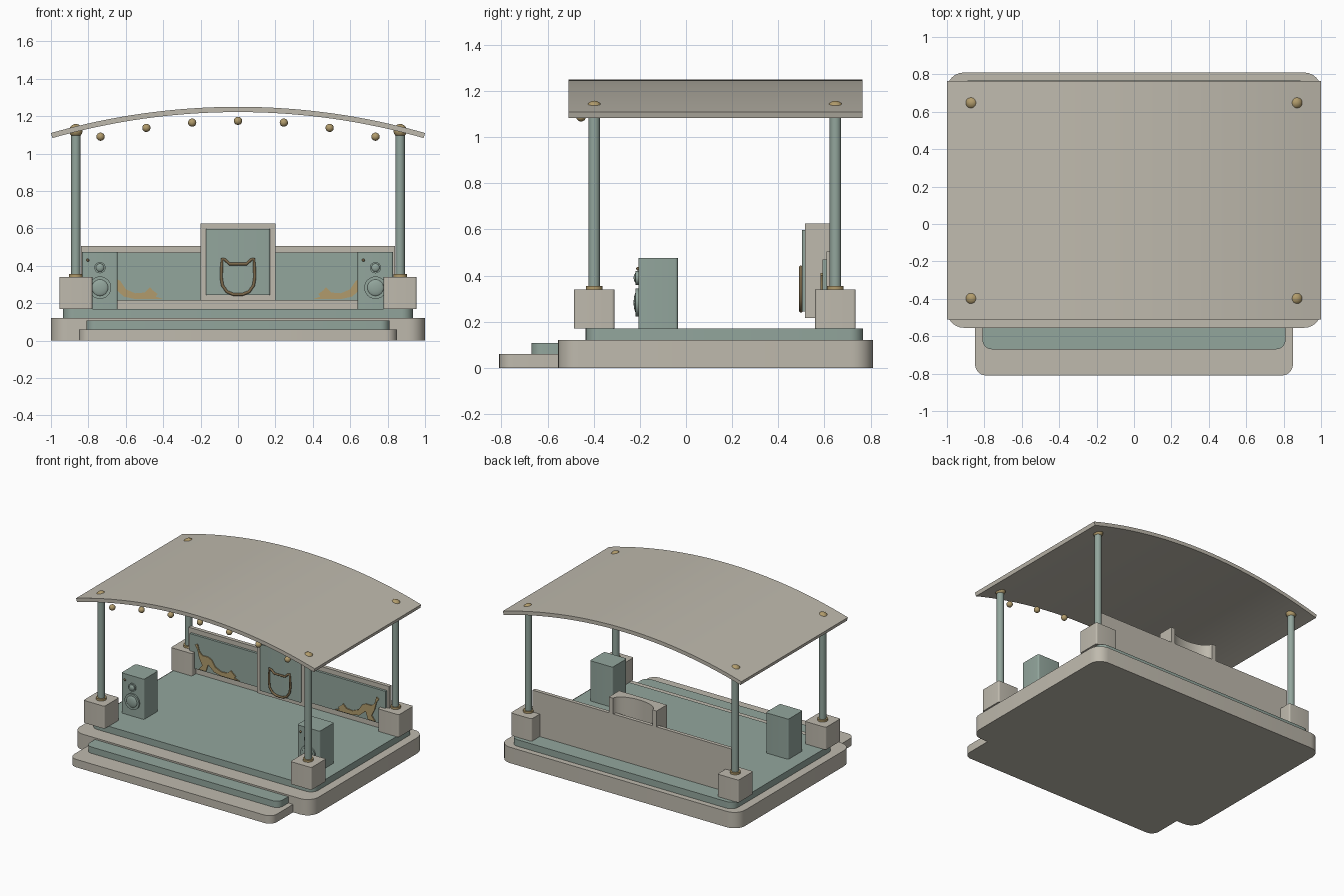
import bpy, bmesh, math
from mathutils import Matrix

cube = bpy.data.objects.get("Cube")
if cube:
    bpy.data.objects.remove(cube, do_unlink=True)


def material(name, rgb):
    m = bpy.data.materials.new(name)
    m.use_nodes = True
    m.diffuse_color = (*rgb, 1)
    bsdf = next(n for n in m.node_tree.nodes if n.type == 'BSDF_PRINCIPLED')
    bsdf.inputs["Base Color"].default_value = (*rgb, 1)
    return m


STONE = material("warm_grey", (0.52, 0.49, 0.42))
TEAL = material("sage_teal", (0.29, 0.38, 0.335))
GOLD = material("gold", (0.44, 0.33, 0.15))
BRONZE = material("bronze", (0.2, 0.14, 0.07))


def finish(name, bm, mat, smooth=True):
    bmesh.ops.recalc_face_normals(bm, faces=bm.faces)
    me = bpy.data.meshes.new(name)
    bm.to_mesh(me)
    bm.free()
    me.materials.append(mat)
    ob = bpy.data.objects.new(name, me)
    bpy.context.collection.objects.link(ob)
    if smooth:
        bpy.ops.object.select_all(action='DESELECT')
        ob.select_set(True)
        bpy.context.view_layer.objects.active = ob
        bpy.ops.object.shade_smooth_by_angle(angle=math.radians(35))
    return ob


def box(name, mat, x, y, z, radius=0):
    """Box from ranges, with optional rounded vertical edges."""
    bm = bmesh.new()
    bmesh.ops.create_cube(bm, size=1)
    for v in bm.verts:
        for i, (lo, hi) in enumerate((x, y, z)):
            v.co[i] = hi if v.co[i] > 0 else lo
    if radius:
        upright = [e for e in bm.edges
                   if abs(e.verts[0].co.z - e.verts[1].co.z) > 0.001]
        bmesh.ops.bevel(bm, geom=upright, offset=radius, segments=6,
                        affect='EDGES', profile=0.5)
    return finish(name, bm, mat)


def prism(name, mat, points, axis, lo, hi):
    """Outline extruded along y (points are x, z) or z (points are x, y)."""
    def place(a, b, c):
        return (a, c, b) if axis == 'y' else (a, b, c)
    bm = bmesh.new()
    low = [bm.verts.new(place(a, b, lo)) for a, b in points]
    high = [bm.verts.new(place(a, b, hi)) for a, b in points]
    bm.faces.new(low)
    bm.faces.new(high)
    for i in range(len(low)):
        j = (i + 1) % len(low)
        bm.faces.new((low[i], low[j], high[j], high[i]))
    return finish(name, bm, mat)


def ball(name, mat, loc, rx, ry, rz):
    bm = bmesh.new()
    bmesh.ops.create_uvsphere(bm, u_segments=24, v_segments=12, radius=1,
                              matrix=Matrix.Translation(loc) @ Matrix.Diagonal((rx, ry, rz, 1)))
    return finish(name, bm, mat)


def cylinder(name, mat, loc, r, depth, facing_front=False):
    turn = Matrix.Rotation(math.pi / 2, 4, 'X') if facing_front else Matrix()
    bm = bmesh.new()
    bmesh.ops.create_cone(bm, cap_ends=True, segments=32, radius1=r, radius2=r,
                          depth=depth, matrix=Matrix.Translation(loc) @ turn)
    return finish(name, bm, mat)


def tube(name, mat, points, radius):
    """Closed round tube through 3D points."""
    cu = bpy.data.curves.new(name, 'CURVE')
    cu.dimensions = '3D'
    cu.bevel_depth = radius
    cu.bevel_resolution = 3
    sp = cu.splines.new('POLY')
    sp.points.add(len(points) - 1)
    for p, co in zip(sp.points, points):
        p.co = (*co, 1)
    sp.use_cyclic_u = True
    cu.materials.append(mat)
    ob = bpy.data.objects.new(name, cu)
    bpy.context.collection.objects.link(ob)
    return ob


# Platform and front steps
box("base", STONE, (-1, 1), (-0.555, 0.81), (0, 0.12), 0.09)
box("deck", TEAL, (-0.935, 0.935), (-0.435, 0.768), (0.12, 0.17), 0.06)
box("lower_step", STONE, (-0.85, 0.85), (-0.81, -0.5), (0, 0.06), 0.06)
box("upper_step", TEAL, (-0.81, 0.81), (-0.67, -0.5), (0.06, 0.108), 0.05)

# Arched canopy
R = 3.64
TOP = 1.25
SWEEP = math.asin(1 / R)
STEPS = 32


def arc(r):
    return [(r * math.sin(a), TOP - R + r * math.cos(a))
            for a in (SWEEP * (2 * i / STEPS - 1) for i in range(STEPS + 1))]


prism("canopy", STONE, arc(R) + arc(R - 0.028)[::-1], 'y', -0.51, 0.765)

# Corner posts
for side, sx in (("right", -1), ("left", 1)):
    for end, y in (("front", -0.398), ("back", 0.648)):
        x = 0.867 * sx
        tag = f"{end}_{side}"
        box(f"{tag}_plinth", STONE, (x - 0.088, x + 0.088),
            (y - 0.088, y + 0.088), (0.17, 0.34), 0.012)
        cylinder(f"{tag}_collar", GOLD, (x, y, 0.347), 0.036, 0.016)
        cylinder(f"{tag}_post", TEAL, (x, y, 0.73), 0.025, 0.78)
        ball(f"{tag}_finial", GOLD, (x, y, 1.122), 0.036, 0.036, 0.036)

# String of round lamps under the front edge
for i in range(-3, 4):
    x = 0.245 * i
    ball(f"lamp_{i + 4}", GOLD, (x, -0.455, 1.175 - 0.157 * x * x),
         0.022, 0.022, 0.022)

# Back wall with framed panels
box("back_wall", STONE, (-0.84, 0.84), (0.61, 0.638), (0.17, 0.505))
CAT = [(.77, .40), (.75, .41), (.735, .36), (.71, .335), (.66, .335), (.63, .32),
       (.6, .275), (.55, .253), (.5, .257), (.47, .285), (.455, .268), (.43, .25),
       (.44, .235), (.4, .222), (.55, .222), (.61, .235), (.66, .28), (.68, .222),
       (.74, .222), (.71, .26), (.735, .31), (.75, .37)]
for side, s in (("right", -1), ("left", 1)):
    box(f"{side}_wall_panel", TEAL, sorted((0.2 * s, 0.82 * s)),
        (0.592, 0.612), (0.215, 0.47))
    prism(f"{side}_cat_silhouette", GOLD, [(s * x, z) for x, z in CAT],
          'y', 0.584, 0.593)

# Central booth with a hollowed back
hollow = [(0.165 * math.cos(a), 0.638 - 0.08 * math.sin(a))
          for a in (math.pi * i / 16 for i in range(17))]
prism("booth_body", STONE,
      [(-0.2, 0.638), (-0.2, 0.515), (0.2, 0.515), (0.2, 0.638)] + hollow,
      'z', 0.215, 0.625)
box("booth_front_panel", TEAL, (-0.172, 0.172), (0.503, 0.53), (0.245, 0.597), 0.012)
half = [(0.025, .247), (.06, .262), (.083, .295), (.09, .34), (.088, .39),
        (.085, .437), (.07, .433), (.045, .41)]
head = half + [(-x, z) for x, z in reversed(half)]
tube("cat_head_outline", BRONZE, [(x, 0.498, z) for x, z in head], 0.008)

# Loudspeakers
for side, x in (("right", -0.738), ("left", 0.735)):
    box(f"{side}_speaker", TEAL, (x - 0.095, x + 0.095), (-0.207, -0.035),
        (0.17, 0.475), 0.012)
    for part, z, r in (("woofer", 0.283, 0.06), ("tweeter", 0.39, 0.03)):
        cylinder(f"{side}_{part}_rim", TEAL, (x, -0.21, z), r, 0.016, True)
        ball(f"{side}_{part}_dome", TEAL, (x, -0.215, z), r * 0.75, 0.012, r * 0.75)
    ball(f"{side}_speaker_knob", BRONZE, (x - 0.065, -0.208, 0.43),
         0.008, 0.008, 0.008)
